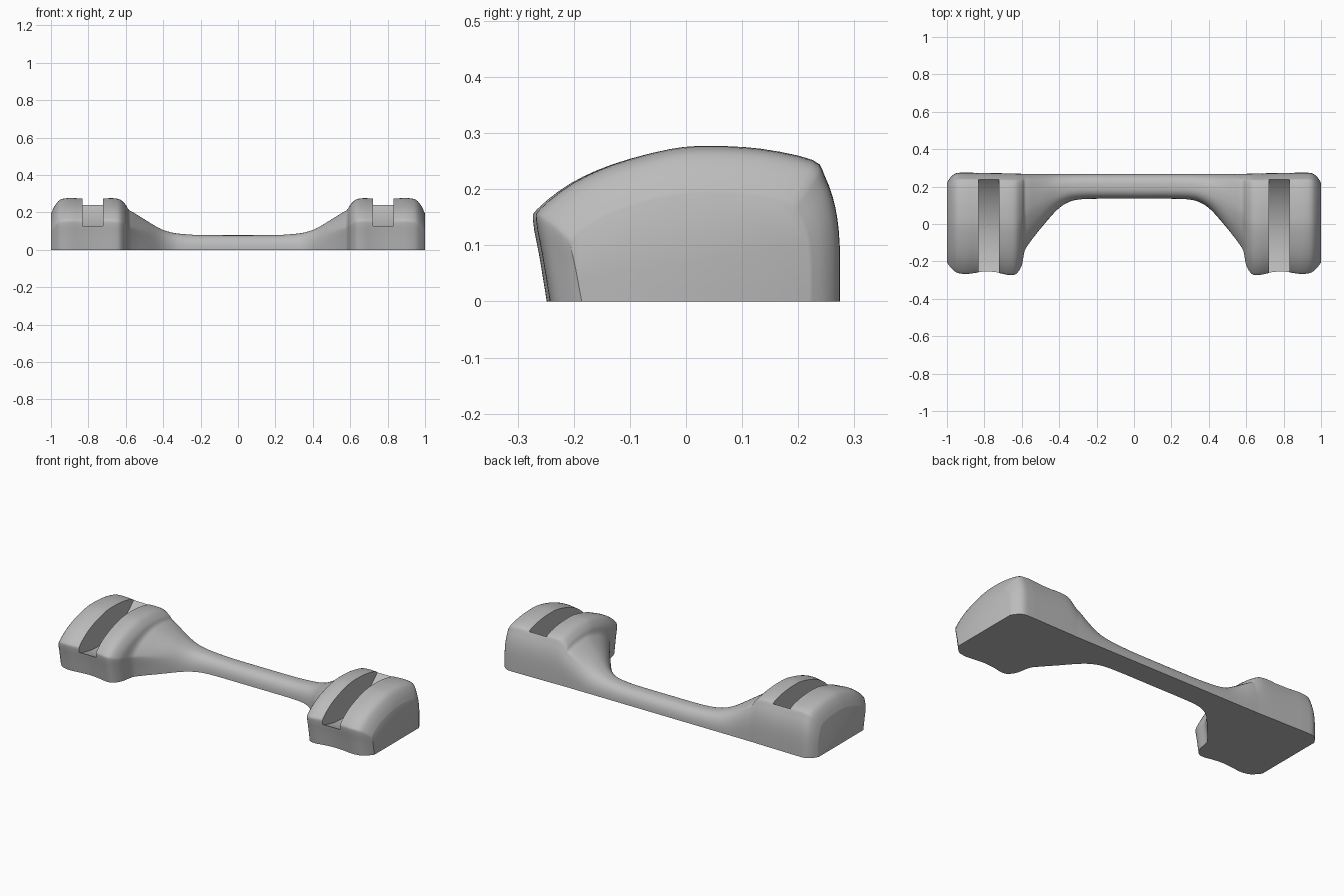
import bpy
import bmesh
import math

cube = bpy.data.objects.get("Cube")
if cube:
    bpy.data.objects.remove(cube, do_unlink=True)

grey = bpy.data.materials.new("plain grey")
grey.use_nodes = True
grey.diffuse_color = (0.5, 0.5, 0.5, 1)
grey.node_tree.nodes["Principled BSDF"].inputs["Base Color"].default_value = grey.diffuse_color


def smooth_points(points, steps):
    """Catmull-Rom curve through points of any dimension."""
    out = []
    last = len(points) - 1
    for i in range(last):
        p0, p1 = points[max(i - 1, 0)], points[i]
        p2, p3 = points[i + 1], points[min(i + 2, last)]
        for s in range(steps):
            t = s / steps
            out.append(tuple(
                b + 0.5 * t * (c - a + t * (2*a - 5*b + 4*c - d + t * (3*(b - c) + d - a)))
                for a, b, c, d in zip(p0, p1, p2, p3)))
    out.append(points[last])
    return out


# Pad cross-section, front to back, in unit width and height
pad_profile = smooth_points([
    (.045, 0), (.02, .3), (0, .52), (.015, .6), (.12, .76), (.26, .885), (.44, .98),
    (.57, 1), (.74, .982), (.91, .91), (.95, .81), (.985, .61), (1, .36), (1, 0)], 3)

# Rounded bar cross-section with the same number of points
count = len(pad_profile)
bar_profile = []
for k in range(count):
    angle = math.pi * k / (count - 1)
    c, s = math.cos(angle), max(math.sin(angle), 0)
    bar_profile.append((.5 - .5 * math.copysign(abs(c) ** .8, c), s ** .8 if s > 1e-6 else 0))

# Stations from the middle to the outer end: x, front y, back y, height
stations = smooth_points([
    (0, .135, .268, .078), (.2, .135, .268, .079), (.3, .13, .268, .085),
    (.36, .112, .268, .094), (.42, .067, .268, .115), (.5, -.03, .268, .163),
    (.56, -.105, .268, .2), (.585, -.145, .268, .215), (.6, -.22, .268, .24),
    (.63, -.266, .269, .268), (.67, -.272, .27, .276), (.72, -.262, .271, .274),
    (.78, -.256, .272, .272), (.84, -.26, .273, .274), (.9, -.267, .274, .277),
    (.95, -.258, .271, .268), (.98, -.232, .25, .235), (1, -.205, .22, .192)], 4)
stations = [(-x, f, b, h) for x, f, b, h in reversed(stations[1:])] + stations


def pad_weight(x):
    t = min(max((abs(x) - .4) / .2, 0), 1)
    return t * t * (3 - 2 * t)


# Body: both pads and the connecting bar as one loft
bm = bmesh.new()
rings = []
for x, front, back, height in stations:
    w = pad_weight(x)
    ring = []
    for (pu, pv), (bu, bv) in zip(pad_profile, bar_profile):
        u, v = bu + (pu - bu) * w, bv + (pv - bv) * w
        ring.append(bm.verts.new((x, front + u * (back - front), v * height)))
    rings.append(ring)
for a, b in zip(rings, rings[1:]):
    for k in range(count):
        n = (k + 1) % count
        bm.faces.new((a[k], a[n], b[n], b[k]))
bm.faces.new(rings[0])
bm.faces.new(rings[-1])
bmesh.ops.recalc_face_normals(bm, faces=bm.faces)
mesh = bpy.data.meshes.new("padded_bridge")
bm.to_mesh(mesh)
bm.free()
mesh.materials.append(grey)
body = bpy.data.objects.new("padded_bridge", mesh)
bpy.context.collection.objects.link(body)

# Curved slot across the top of each pad
for side, name in ((1, "left_slot_cutter"), (-1, "right_slot_cutter")):
    bpy.ops.mesh.primitive_cylinder_add(
        vertices=128, radius=.45, depth=.11,
        location=(side * .777, -.092, .545), rotation=(0, math.pi / 2, 0))
    cutter = bpy.context.object
    cutter.name = name
    cutter.data.materials.append(grey)
    cutter.hide_render = True
    cutter.hide_set(True)
    cut = body.modifiers.new(name, "BOOLEAN")
    cut.operation = "DIFFERENCE"
    cut.solver = "EXACT"
    cut.object = cutter

# Apply the cuts, drop the helpers and shade smooth with sharp edges kept
bpy.ops.object.select_all(action="DESELECT")
bpy.context.view_layer.objects.active = body
body.select_set(True)
for modifier in list(body.modifiers):
    cutter = modifier.object
    bpy.ops.object.modifier_apply(modifier=modifier.name)
    bpy.data.objects.remove(cutter, do_unlink=True)
bpy.ops.object.shade_smooth_by_angle(angle=math.radians(32))
